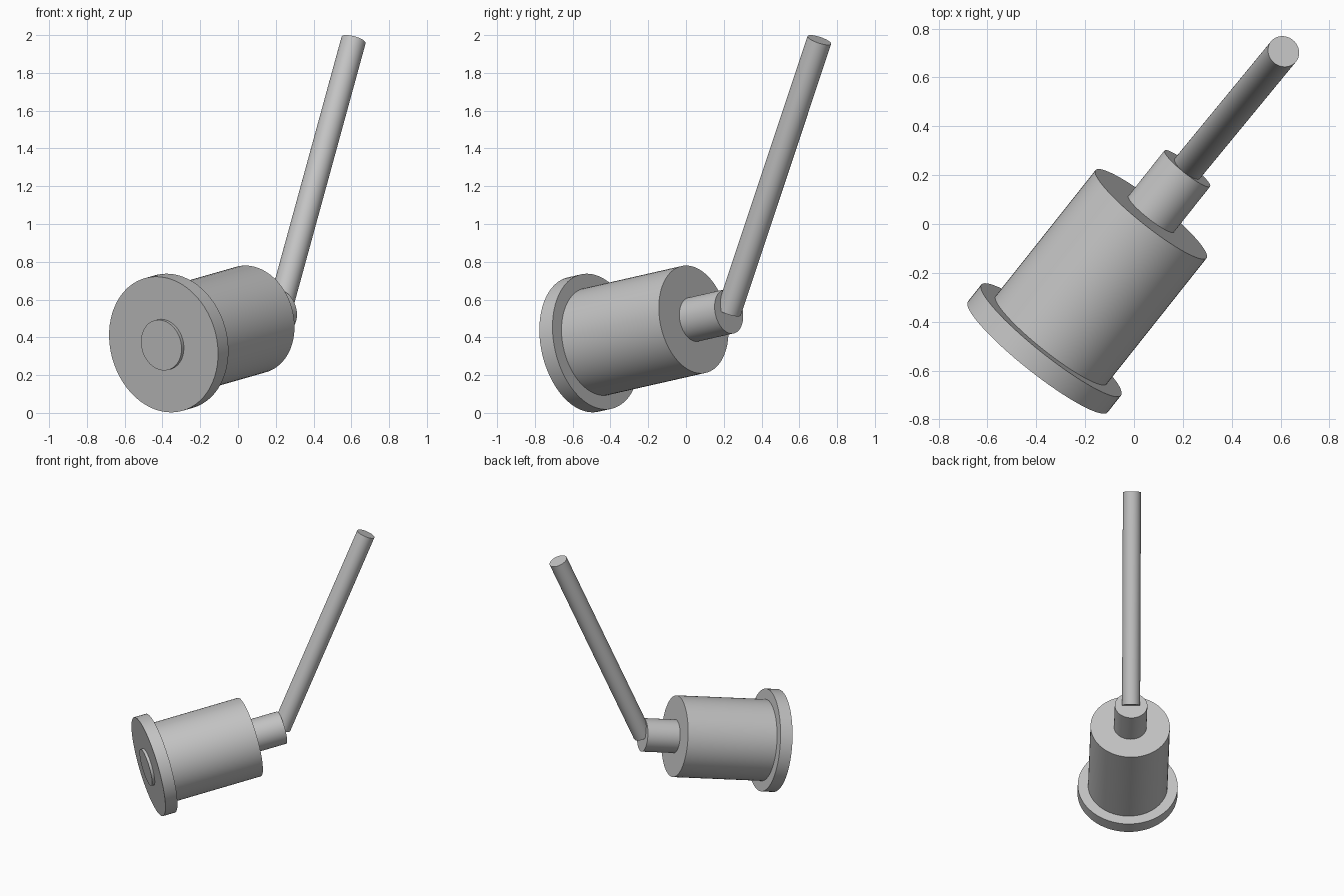
import bpy
import math
from mathutils import Vector

cube = bpy.data.objects.get("Cube")
if cube:
    bpy.data.objects.remove(cube, do_unlink=True)

grey = bpy.data.materials.new("plain_grey")
grey.use_nodes = True
GREY = (0.55, 0.55, 0.55, 1.0)
grey.diffuse_color = GREY
grey.node_tree.nodes["Principled BSDF"].inputs["Base Color"].default_value = GREY


def cylinder(name, start, end, radius):
    """Capped round bar between two points."""
    axis = end - start
    bpy.ops.mesh.primitive_cylinder_add(
        vertices=64, radius=radius, depth=axis.length, location=(start + end) / 2,
        rotation=axis.to_track_quat("Z", "Y").to_euler())
    obj = bpy.context.object
    obj.name = name
    obj.data.materials.append(grey)
    bpy.ops.object.shade_smooth_by_angle(angle=math.radians(30))
    return obj


# Tilted main axis, starting at the flange's front face
face = Vector((-0.394, -0.544, 0.362))
along = Vector((0.612, 0.771, 0.175)).normalized()


def at(distance):
    return face + along * distance


# Stepped body: front button, flange, barrel and rear collar
cylinder("front_button", at(-0.02), at(0.02), 0.136)
cylinder("flange", at(0), at(0.09), 0.365)
cylinder("barrel", at(0.08), at(0.758), 0.29)
cylinder("rear_collar", at(0.74), at(1.0), 0.119)

# Slanted rod rising from the centre of the collar's end
cylinder("rod", at(1.0), Vector((0.612, 0.706, 1.974)), 0.066)
